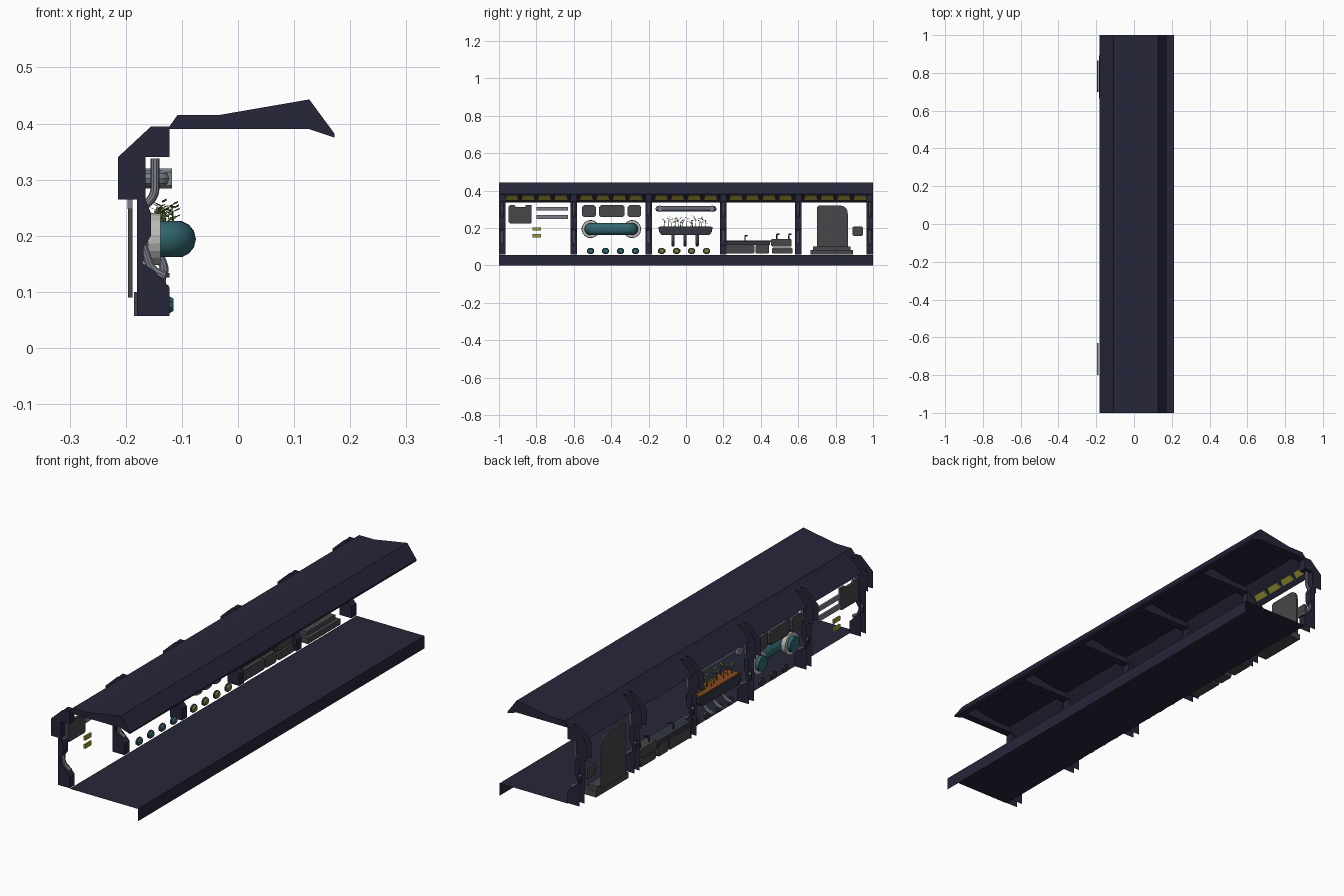
import bpy, bmesh, math, random
from mathutils import Vector

if "Cube" in bpy.data.objects:
    bpy.data.objects.remove(bpy.data.objects["Cube"])
random.seed(4)


def mat(name, c):
    m = bpy.data.materials.new(name)
    m.diffuse_color = (*c, 1)
    m.use_nodes = True
    m.node_tree.nodes["Principled BSDF"].inputs["Base Color"].default_value = m.diffuse_color
    return m


NAVY = mat("navy hull", (.019, .019, .042))
DARK = mat("dark grey", (.063, .063, .070))
STEEL = mat("steel grey", (.20, .215, .26))
WHITE = mat("off white", (.50, .50, .49))
TEAL = mat("teal", (.032, .135, .16))
YELLOW = mat("yellow light", (.34, .31, .045))
GREEN = mat("leaf green", (.10, .18, .03))
OLIVE = mat("olive green", (.16, .22, .05))
SOIL = mat("brown soil", (.24, .07, .015))
SLATE = mat("slate", (.035, .038, .052))


def finish(name, bm, m, smooth=False):
    me = bpy.data.meshes.new(name)
    bm.to_mesh(me)
    bm.free()
    me.materials.append(m)
    ob = bpy.data.objects.new(name, me)
    bpy.context.collection.objects.link(ob)
    if smooth:
        for p in me.polygons:
            p.use_smooth = True
    return ob


def sheet(name, prof, y0, y1, m):
    """Open xz profile swept along y."""
    bm = bmesh.new()
    a = [bm.verts.new((x, y0, z)) for x, z in prof]
    b = [bm.verts.new((x, y1, z)) for x, z in prof]
    for i in range(len(prof) - 1):
        bm.faces.new((a[i], a[i + 1], b[i + 1], b[i]))
    return finish(name, bm, m)


def channel(name, prof, inner, y0, y1, m):
    """Two side walls from an xz polygon, joined only along its inner edges."""
    bm = bmesh.new()
    a = [bm.verts.new((x, y0, z)) for x, z in prof]
    b = [bm.verts.new((x, y1, z)) for x, z in prof]
    bm.faces.new(a)
    bm.faces.new(b[::-1])
    for i in inner:
        bm.faces.new((a[i], b[i], b[i + 1], a[i + 1]))
    return finish(name, bm, m)


def plate(name, outline, x0, x1, m):
    """Solid plate from a yz outline."""
    bm = bmesh.new()
    a = [bm.verts.new((x0, y, z)) for y, z in outline]
    b = [bm.verts.new((x1, y, z)) for y, z in outline]
    bm.faces.new(a[::-1])
    bm.faces.new(b)
    n = len(a)
    for i in range(n):
        bm.faces.new((a[i], a[(i + 1) % n], b[(i + 1) % n], b[i]))
    bmesh.ops.recalc_face_normals(bm, faces=bm.faces)
    return finish(name, bm, m)


def block(name, y0, y1, z0, z1, x0, x1, m, c=0.0):
    o = [(y0, z0), (y1, z0), (y1, z1), (y0, z1)]
    if c:
        o = [(y0 + c, z0), (y1 - c, z0), (y1, z0 + c), (y1, z1 - c),
             (y1 - c, z1), (y0 + c, z1), (y0, z1 - c), (y0, z0 + c)]
    return plate(name, o, x0, x1, m)


def tube(name, pts, r, m, bend=0.03, res=3):
    """Round pipe along a path with rounded corners."""
    pts = [Vector(p) for p in pts]
    path = [pts[0]]
    for p, q, s in zip(pts, pts[1:], pts[2:]):
        d = min(bend, (p - q).length * .49, (s - q).length * .49)
        a, b = q + (p - q).normalized() * d, q + (s - q).normalized() * d
        for k in range(6):
            t = k / 5
            path.append(a * (1 - t) ** 2 + q * 2 * t * (1 - t) + b * t * t)
    path.append(pts[-1])
    cu = bpy.data.curves.new(name, 'CURVE')
    cu.dimensions = '3D'
    cu.bevel_depth, cu.bevel_resolution, cu.use_fill_caps = r, res, True
    sp = cu.splines.new('POLY')
    sp.points.add(len(path) - 1)
    for w, p in zip(sp.points, path):
        w.co = (*p, 1)
    cu.materials.append(m)
    ob = bpy.data.objects.new(name, cu)
    bpy.context.collection.objects.link(ob)
    bpy.ops.object.select_all(action='DESELECT')
    ob.select_set(True)
    bpy.context.view_layer.objects.active = ob
    bpy.ops.object.convert(target='MESH')
    bpy.ops.object.shade_smooth_by_angle()


def disc(name, y, z, x0, x1, r0, r1, m, n=8, sz=1.0):
    """Short tapered disc whose axis is x."""
    bm = bmesh.new()
    rings = []
    for x, r in ((x0, r0), (x1, r1)):
        rings.append([bm.verts.new((x, y + r * math.cos(2 * math.pi * (i + .5) / n),
                                    z + sz * r * math.sin(2 * math.pi * (i + .5) / n))) for i in range(n)])
    bm.faces.new(rings[0][::-1])
    bm.faces.new(rings[1])
    for i in range(n):
        j = (i + 1) % n
        bm.faces.new((rings[0][i], rings[0][j], rings[1][j], rings[1][i]))
    return finish(name, bm, m)


# Long sheets: floor with lip, ceiling with eave, light cove
sheet("floor", [(-.122, .055), (.211, .055), (.211, 0)], -1, 1, NAVY)
CEIL = [(-.122, .398), (-.108, .415), (-.035, .415), (.127, .443), (.172, .382), (.172, .375), (.127, .393)]
sheet("ceiling", CEIL, -1, 1, NAVY)
sheet("light_cove", [(-.183, .336), (-.122, .398)], -1, 1, NAVY)

# Ribs between the five bays
RIB = [(-.18, .057), (-.122, .057), (-.122, .108), (-.15, .138), (-.168, .15), (-.168, .18),
       (-.155, .20), (-.155, .24), (-.165, .265), (-.165, .34), (-.122, .34), (-.122, .395),
       (-.155, .395), (-.214, .34), (-.214, .265), (-.18, .265)]
BEAM = [(-.122, .395), (-.122, .39), (.127, .39), (.172, .375)] + CEIL[4:2:-1] + CEIL[2:0:-1]
W = .0175
for i in range(6):
    y = max(-1 + W, min(1 - W, -1 + .4 * i))
    channel("wall_rib", RIB, range(1, 11), y - W, y + W, NAVY)
    channel("ceiling_rib", BEAM, range(0, 3), y - W, y + W, NAVY)
    tube("rib_pipe", [(-.148, y, .338), (-.148, y, .27), (-.172, y, .25)], .008, STEEL, .02)
    tube("rib_elbow", [(-.17, y, .185), (-.155, y, .14), (-.13, y, .128)], .008, STEEL, .03)

# Yellow cove lights, four per bay, tilted with the cove
for b in range(5):
    for k in range(4):
        y = -.8 + .4 * b + (k - 1.5) * .088
        bm = bmesh.new()
        vs = []
        for off in (0.001, .008):
            for t, h in ((.28, .037), (.62, .030)):
                x, z = -.183 + .061 * t + off * .7, .336 + .062 * t - off * .7
                vs.append([bm.verts.new((x, y - h, z)), bm.verts.new((x, y + h, z))])
        a, c, d, e = vs
        for f in ((*a, c[1], c[0]), (*d, e[1], e[0]), (*a, d[1], d[0]), (*c, e[1], e[0]),
                  (a[0], c[0], e[0], d[0]), (a[1], c[1], e[1], d[1])):
            bm.faces.new(f)
        bmesh.ops.recalc_face_normals(bm, faces=bm.faces)
        finish("cove_light", bm, YELLOW)

# Bay 1: notched panel, steel bars, yellow switches
plate("notched_panel", [(-.94, .225), (-.83, .225), (-.825, .23), (-.825, .322), (-.855, .322), (-.862, .312),
                        (-.91, .312), (-.917, .322), (-.94, .322), (-.95, .312), (-.95, .235)], -.18, -.168, DARK)
for z0, z1 in ((.292, .312), (.248, .27)):
    block("steel_bar", -.80, -.63, z0, z1, -.197, -.188, STEEL)
for z in (.158, .194):
    block("yellow_switch", -.82, -.775, z - .009, z + .009, -.18, -.172, YELLOW)

# Bay 2: screens, U-shaped teal tank with collars
for y0, y1 in ((-.555, -.482), (-.465, -.328), (-.312, -.24)):
    block("screen", y0, y1, .258, .322, -.18, -.166, DARK, .01)
TZ = .194
tube("tank", [(-.175, -.51, TZ), (-.108, -.51, TZ), (-.108, -.288, TZ), (-.175, -.288, TZ)], .033, TEAL, .045, 5)
for y in (-.51, -.288):
    disc("tank_collar", y, TZ, -.16, -.138, .048, .046, WHITE, 20)

# Bay 3: grow pipe, planter, plants, drain pipes
tube("grow_pipe", [(-.165, -.148, .302), (-.135, -.148, .302), (-.135, .148, .302), (-.165, .148, .302)],
     .0155, STEEL, .02)
for y in (-.14, .14):
    block("grow_pipe_clamp", y - .008, y + .008, .284, .32, -.165, -.118, STEEL, .006)
plate("planter", [(-.13, .162), (.125, .162), (.138, .178), (.143, .205), (-.148, .205), (-.143, .178)],
      -.168, -.098, SLATE)
block("soil", -.138, .133, .2052, .2075, -.162, -.104, SOIL)
bm = bmesh.new()
for k in range(14):
    y, x = -.115 + .017 * k + random.uniform(-.006, .006), -.13 + random.uniform(-.015, .02)
    h = random.uniform(.03, .055)
    s = .002
    base = [bm.verts.new((x + s * u, y + s * v, .206)) for u, v in ((-1, -1), (1, -1), (0, 1))]
    top = bm.verts.new((x, y + .004, .206 + h))
    for i in range(3):
        bm.faces.new((base[i], base[(i + 1) % 3], top))
    for j in range(5):
        an, lz = random.uniform(0, 6.28), .206 + h * (.45 + .13 * j)
        d, n = Vector((math.cos(an), math.sin(an), .45)), Vector((-math.sin(an), math.cos(an), 0))
        o = Vector((x, y, lz))
        bm.faces.new([bm.verts.new(p) for p in
                      (o, o + d * .009 + n * .0045, o + d * .017, o + d * .009 - n * .0045)])
finish("plants", bm, GREEN)
for y in (-.07, -.005, .06):
    tube("drain_pipe", [(-.14, y, .165), (-.128, y, .135), (-.15, y, .112), (-.175, y, .108)], .0085, STEEL, .02)

# Coloured buttons below bays 2 and 3
for yc, m in ((-.39, TEAL), (-.01, OLIVE)):
    for k in range(4):
        y = yc + (k - 1.5) * .08
        disc("button_rim", y, .077, -.13, -.122, .021, .021, SLATE, 8, .85)
        disc("button", y, .077, -.122, -.115, .019, .014, m, 8, .85)

# Bay 4: counter, cabinets, taps
block("counter_top", .20, .455, .126, .134, -.178, -.122, SLATE)
for y0, y1, z1 in ((.21, .365, .112), (.372, .445, .112), (.46, .57, .095)):
    block("cabinet", y0, y1, .062, z1, -.175, -.124, DARK, .006)
block("cabinet_back", .205, .45, .11, .127, -.178, -.15, SLATE)
block("sink_unit", .455, .565, .10, .142, -.176, -.128, DARK, .006)
for y, z in ((.315, .134), (.485, .142), (.55, .142)):
    tube("tap", [(-.16, y, z), (-.16, y, z + .026), (-.14, y + .012, z + .024)], .004, SLATE, .01, 1)

# Bay 5: door, step, wall pad
plate("door", [(.70, .09), (.865, .09), (.865, .275)]
      + [(.825 + .04 * math.cos(t * math.pi / 8), .28 + .04 * math.sin(t * math.pi / 8)) for t in range(1, 5)]
      + [(.71, .32), (.70, .31)], -.196, -.188, DARK)
block("door_sill", .68, .88, .082, .10, -.185, -.14, DARK)
block("door_step", .665, .892, .057, .082, -.185, -.124, DARK)
block("wall_pad", .89, .945, .157, .208, -.18, -.17, DARK, .006)
